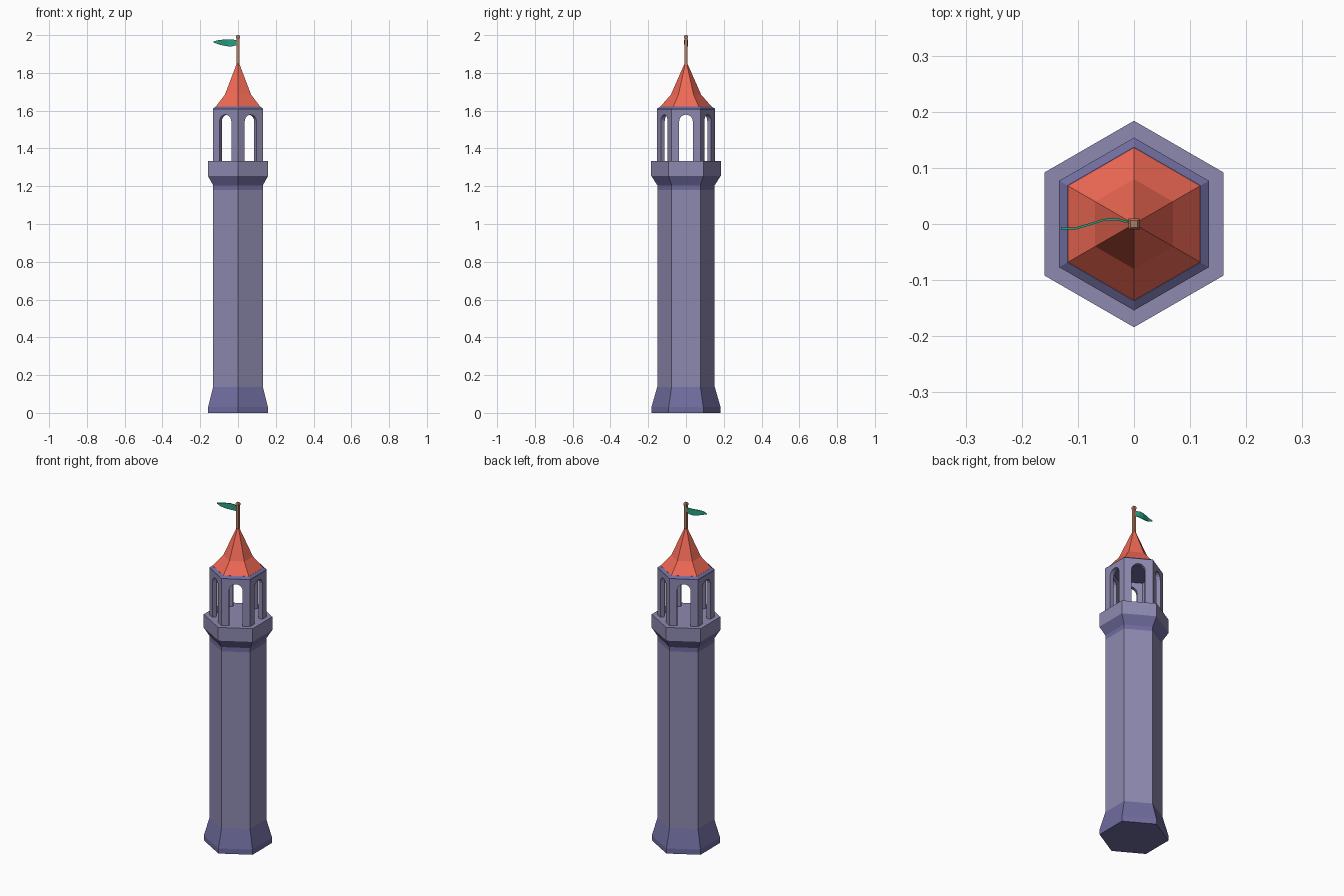
import bpy, bmesh, math
from mathutils import Matrix

if "Cube" in bpy.data.objects:
    bpy.data.objects.remove(bpy.data.objects["Cube"])


def material(name, rgb):
    m = bpy.data.materials.new(name)
    m.diffuse_color = (*rgb, 1)
    m.use_nodes = True
    m.node_tree.nodes["Principled BSDF"].inputs["Base Color"].default_value = m.diffuse_color
    return m


STONE = material("stone", (0.27, 0.25, 0.43))
TRIM = material("dark_stone", (0.16, 0.15, 0.34))
RED = material("roof_red", (0.87, 0.14, 0.09))
WOOD = material("wood", (0.45, 0.2, 0.12))
GREEN = material("flag_green", (0.02, 0.35, 0.22))


def finish(bm, name, mats):
    bmesh.ops.recalc_face_normals(bm, faces=bm.faces)
    me = bpy.data.meshes.new(name)
    bm.to_mesh(me)
    bm.free()
    for m in mats:
        me.materials.append(m)
    ob = bpy.data.objects.new(name, me)
    bpy.context.collection.objects.link(ob)
    return ob


def lathe(name, profile, mats, sides=6, start=90):
    """Capped faceted solid; profile rows are (radius, z, material of band above)."""
    bm = bmesh.new()
    rings = []
    for r, z, _ in profile:
        angles = [math.radians(start + 360 * i / sides) for i in range(sides)]
        rings.append([bm.verts.new((r * math.cos(a), r * math.sin(a), z)) for a in angles])
    for k in range(len(rings) - 1):
        for i in range(sides):
            j = (i + 1) % sides
            f = bm.faces.new((rings[k][i], rings[k][j], rings[k + 1][j], rings[k + 1][i]))
            f.material_index = profile[k][2]
    bm.faces.new(rings[0][::-1]).material_index = profile[0][2]
    bm.faces.new(rings[-1]).material_index = profile[-1][2]
    return finish(bm, name, mats)


# Tower body: flared foot, shaft, corbel and gallery
lathe("tower_body", [(0.183, 0, 1), (0.183, 0.03, 1), (0.152, 0.138, 0), (0.152, 1.18, 1),
                     (0.152, 1.205, 1), (0.184, 1.255, 0), (0.184, 1.333, 0)], [STONE, TRIM])

# Belfry: six mitred wall panels with arched openings
bm = bmesh.new()
R, T, W, Z0, Z1, SPRING = 0.154, 0.024, 0.036, 1.333, 1.606, 1.543
apo = R * math.cos(math.pi / 6)
arch = [(W, Z0)] + [(W * math.cos(math.pi * i / 10), SPRING + W * math.sin(math.pi * i / 10))
                    for i in range(11)] + [(-W, Z0)]
for n in range(6):
    rot = Matrix.Rotation(n * math.pi / 3, 4, 'Z')
    loops = []
    for x in (apo, apo - T):
        h = x * math.tan(math.pi / 6)
        pts = arch + [(-h, Z0), (-h, Z1), (h, Z1), (h, Z0)]
        loops.append([bm.verts.new(rot @ Matrix.Translation((x, y, z)).translation) for y, z in pts])
    outer, inner = loops
    bm.faces.new(outer)
    bm.faces.new(inner[::-1])
    last = len(arch) - 1
    for i in list(range(last)) + [last, last + 2, last + 4]:
        j = (i + 1) % len(outer)
        bm.faces.new((outer[i], outer[j], inner[j], inner[i]))
bmesh.ops.remove_doubles(bm, verts=bm.verts, dist=1e-5)
finish(bm, "belfry_walls", [STONE])

# Roof: stone cornice, then a concave hexagonal spire
lathe("roof_cornice", [(0.154, 1.604, 0), (0.154, 1.61, 0), (0.137, 1.621, 0)], [TRIM])
lathe("spire_roof", [(0.137, 1.62, 0), (0.08, 1.685, 0), (0.006, 1.853, 0)], [RED])

# Flagpole with a small square knob
lathe("flagpole", [(0.0095, 1.82, 0), (0.0095, 1.982, 0)], [WOOD], 4, 45)
lathe("pole_knob", [(0.009, 1.98, 0), (0.0135, 1.985, 0), (0.0135, 1.995, 0), (0.009, 2.0, 0)],
      [WOOD], 4, 45)

# Waving pennant: rows of (x, bottom z, top z)
bm = bmesh.new()
rows = [(-0.004, 1.947, 1.972), (-0.03, 1.941, 1.977), (-0.055, 1.941, 1.977), (-0.08, 1.945, 1.976),
        (-0.105, 1.952, 1.973), (-0.13, 1.961, 1.966)]
cols = []
for x, lo, hi in rows:
    y = 0.009 * math.sin(-x / 0.155 * 2 * math.pi)
    cols.append([bm.verts.new((x, y + d, z)) for d, z in
                 ((-0.002, lo), (-0.002, hi), (0.002, hi), (0.002, lo))])
for a, b in zip(cols, cols[1:]):
    for i in range(4):
        j = (i + 1) % 4
        bm.faces.new((a[i], a[j], b[j], b[i]))
bm.faces.new(cols[0])
bm.faces.new(cols[-1][::-1])
finish(bm, "pennant", [GREEN])
